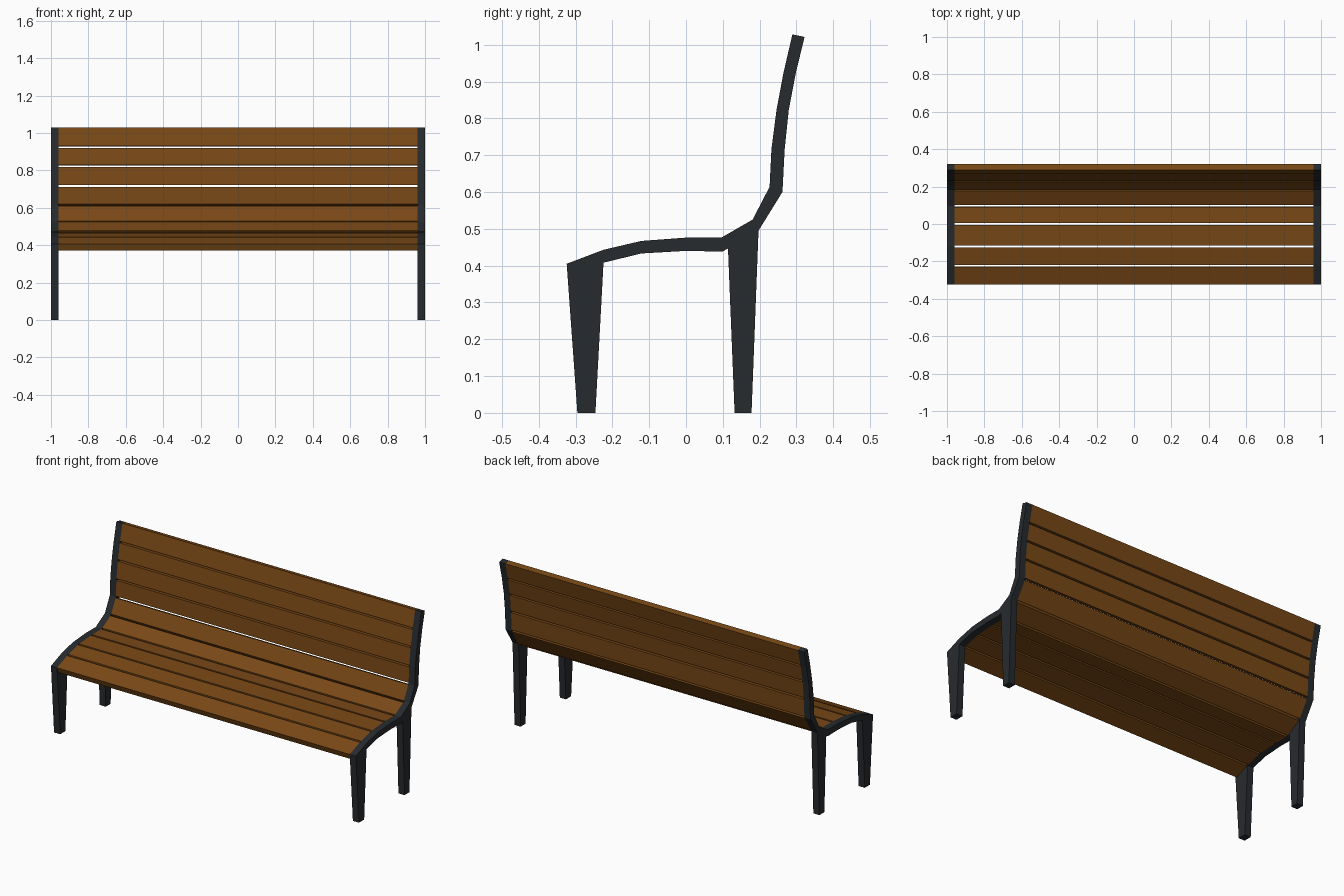
import bpy, bmesh
from mathutils import Vector

if "Cube" in bpy.data.objects:
    bpy.data.objects.remove(bpy.data.objects["Cube"])

# Side profile (y, z): sitting surface and the matching underside / rear surface
TOP = [(-.324, .405), (-.224, .443), (-.121, .467), (0, .476), (.096, .476), (.181, .525),
       (.227, .614), (.232, .716), (.246, .824), (.265, .925), (.289, 1.028)]
UNDER = [(-.311, .372), (-.224, .408), (-.121, .433), (0, .440), (.099, .438), (.197, .495),
         (.262, .600), (.268, .716), (.279, .822), (.298, .922), (.322, 1.021)]
INNER_X, OUTER_X, GAP = .96, 1.0, .010


def material(name, color):
    mat = bpy.data.materials.new(name)
    mat.diffuse_color = color
    mat.use_nodes = True
    mat.node_tree.nodes["Principled BSDF"].inputs["Base Color"].default_value = mat.diffuse_color
    return mat


def extrude_profile(name, points, x0, x1, mat):
    """Flat-shaded prism of a (y, z) outline running from x0 to x1."""
    bm = bmesh.new()
    face = bm.faces.new([bm.verts.new((x0, y, z)) for y, z in points])
    ext = bmesh.ops.extrude_face_region(bm, geom=[face])
    moved = [v for v in ext["geom"] if isinstance(v, bmesh.types.BMVert)]
    bmesh.ops.translate(bm, verts=moved, vec=(x1 - x0, 0, 0))
    if not any(len(f.verts) == len(points) and
               all(abs(v.co.x - x0) < 1e-6 for v in f.verts) for f in bm.faces):
        bm.faces.new([v for v in bm.verts if v not in moved])
    bmesh.ops.recalc_face_normals(bm, faces=bm.faces)
    mesh = bpy.data.meshes.new(name)
    bm.to_mesh(mesh)
    bm.free()
    mesh.materials.append(mat)
    obj = bpy.data.objects.new(name, mesh)
    bpy.context.collection.objects.link(obj)
    return obj


iron = material("dark_iron", (.02, .024, .027, 1))
wood = material("brown_wood", (.19, .065, .008, 1))

# Side frames: curved rail with tapered front and rear legs in one outline
rear_leg = [(.178, 0), (.132, 0), (.114, .447)]
front_leg = [(-.246, 0), (-.295, 0)]
outline = TOP + UNDER[:4:-1] + rear_leg + UNDER[4:0:-1] + front_leg
for side, sign in (("left", -1), ("right", 1)):
    extrude_profile(side + "_side_frame", outline, sign * INNER_X, sign * OUTER_X, iron)

# Slats: one plank per profile segment, trimmed at the joints to leave gaps
last = len(TOP) - 2
for i in range(last + 1):
    a, b = Vector(TOP[i]), Vector(TOP[i + 1])
    c, d = Vector(UNDER[i]), Vector(UNDER[i + 1])
    trim = GAP / 2 / (b - a).length
    s = 0 if i == 0 else trim
    e = 1 if i == last else 1 - trim
    quad = [a.lerp(b, s), a.lerp(b, e), c.lerp(d, e), c.lerp(d, s)]
    kind = "seat_slat" if i < 5 else "back_slat"
    extrude_profile(f"{kind}_{i + 1}", quad, -INNER_X, INNER_X, wood)
